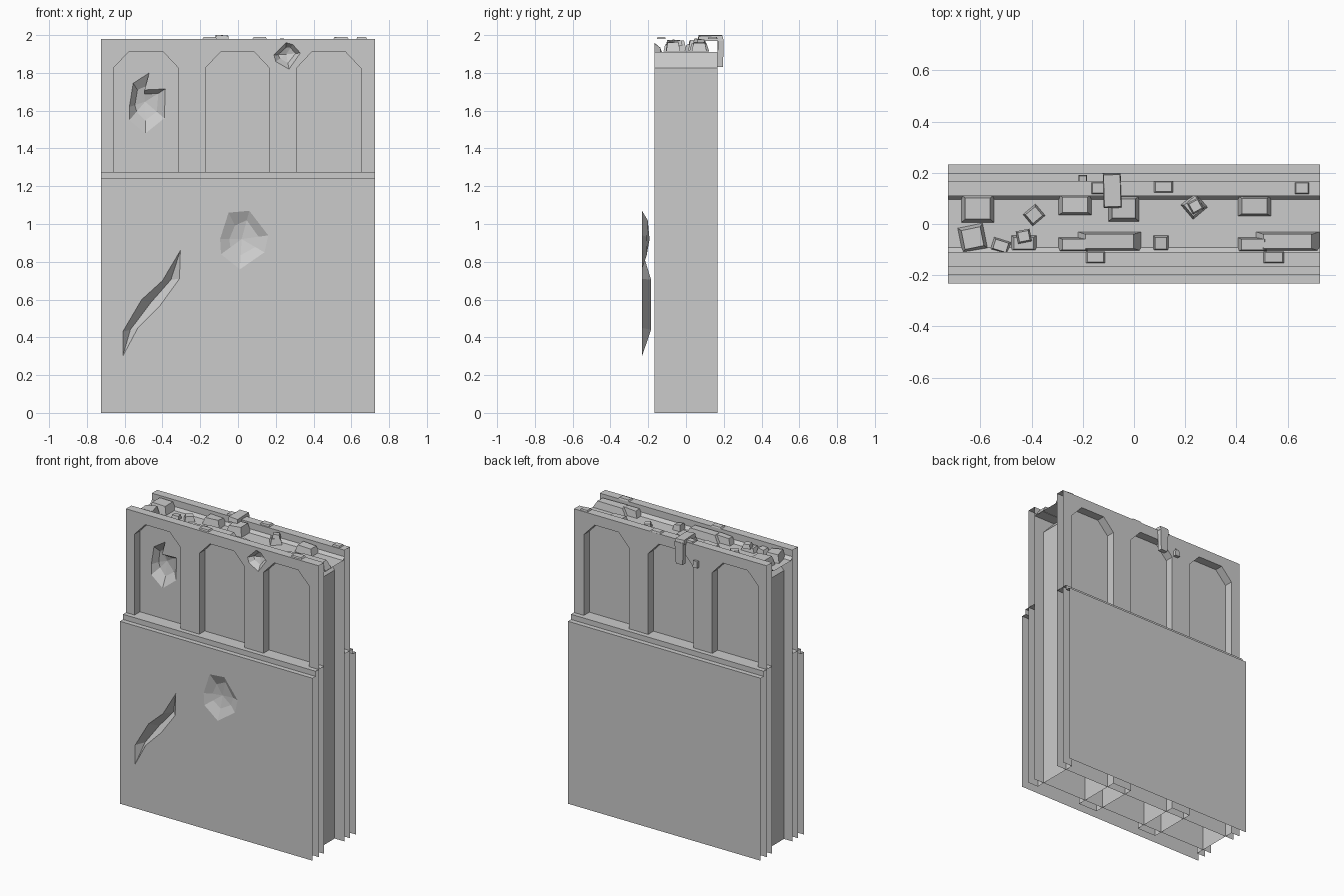
import bpy, bmesh, random
from mathutils import Vector, Matrix

if "Cube" in bpy.data.objects:
    bpy.data.objects.remove(bpy.data.objects["Cube"])

random.seed(4)
X = 0.725
ARCHES = [(-0.66, -0.315), (-0.173, 0.167), (0.31, 0.65)]


def finish(name, bm):
    me = bpy.data.meshes.new(name)
    bm.to_mesh(me)
    bm.free()
    ob = bpy.data.objects.new(name, me)
    bpy.context.collection.objects.link(ob)
    return ob


def sheet(name, y, outline, holes=()):
    """Vertical sheet in the xz plane with optional holes, facing away from y=0."""
    bm = bmesh.new()
    edges = []
    for loop in [outline, *holes]:
        vs = [bm.verts.new((x, y, z)) for x, z in loop]
        edges += [bm.edges.new((vs[i - 1], vs[i])) for i in range(len(vs))]
    bmesh.ops.triangle_fill(bm, edges=edges, use_beauty=True, normal=(0, -1, 0))
    bm.normal_update()
    flip = [f for f in bm.faces if f.normal.y * y < 0]
    if flip:
        bmesh.ops.reverse_faces(bm, faces=flip)
    return finish(name, bm)


def strip(name, path, axis, a, b):
    """Sweep an open path (pairs) along x or y between a and b."""
    bm = bmesh.new()
    def rows(t):
        return [bm.verts.new((t, p, q) if axis == 'x' else (p, t, q)) for p, q in path]
    r0, r1 = rows(a), rows(b)
    for i in range(len(path) - 1):
        bm.faces.new((r0[i], r0[i + 1], r1[i + 1], r1[i]))
    return finish(name, bm)


def dent(name, rim, y, depth, crack=False):
    """Faceted hollow behind a hole: a bowl, or a V-shaped crack."""
    n = len(rim)
    bm = bmesh.new()
    pts = [Vector((x, y, z)) for x, z in rim]
    outer = [bm.verts.new(p) for p in pts]
    back = Vector((0, depth, 0))
    if crack:
        mids = [bm.verts.new((pts[i] + pts[n - i]) / 2 + back) for i in range(1, n // 2)]
        inner = [mids[0]] + mids + [mids[-1]] + mids[::-1]
    else:
        c = sum(pts, Vector()) / n
        inner = [bm.verts.new(c + (p - c) * random.uniform(.5, .68) + back * random.uniform(.6, .8))
                 for p in pts]
        mid = bm.verts.new(c + back)
    for i in range(n):
        j = (i + 1) % n
        quad = list(dict.fromkeys((outer[i], outer[j], inner[j], inner[i])))
        bm.faces.new(quad)
        if not crack:
            bm.faces.new((inner[i], inner[j], mid))
    bm.normal_update()
    bmesh.ops.reverse_faces(bm, faces=[f for f in bm.faces if f.normal.y > 0])
    return finish(name, bm)


def stone(name, x, y, z, w, d, h, rot=0.0, taper=0.75):
    bm = bmesh.new()
    bmesh.ops.create_cube(bm, size=1)
    for v in bm.verts:
        k = taper if v.co.z > 0 else 1
        v.co = Vector((v.co.x * w * k, v.co.y * d * k, (v.co.z + .5) * h))
        if k < 1:
            v.co.z += random.uniform(-.006, .004) * min(1, h / .04)
    bm.transform(Matrix.Translation((x, y, z)) @ Matrix.Rotation(rot, 4, 'Z'))
    return finish(name, bm)


# damage outlines on the front
pit = [(-.09, .84), (-.095, .92), (-.05, 1.06), (.06, 1.07), (.16, .94), (.14, .85), (.01, .76)]
crack = [(-.305, .86), (-.31, .71), (-.415, .565), (-.53, .45), (-.61, .30), (-.61, .43),
         (-.51, .60), (-.40, .70)]
arch_pit = [(-.575, 1.55), (-.575, 1.62), (-.555, 1.745), (-.47, 1.80), (-.495, 1.71),
            (-.385, 1.715), (-.39, 1.56), (-.49, 1.48)]
rim_pit = [(.2, 1.86), (.19, 1.895), (.255, 1.96), (.29, 1.95), (.33, 1.905), (.27, 1.82)]
dent("pit", pit, -.233, .04)
dent("crack", crack, -.233, .048, True)
dent("arch_pit", arch_pit, -.11, .05)
dent("rim_pit", rim_pit, -.168, .045)


def arch(x0, x1):
    return [(x0, 0), (x0, 1.825), (x0 + .08, 1.91), (x1 - .08, 1.91), (x1, 1.825), (x1, 0)]


def box(z):
    return [(-X, 0), (X, 0), (X, z), (-X, z)]


# upper wall outline with arches cut up from the bottom
comb = [(-X, 0)]
for a in ARCHES:
    comb += arch(*a)
comb += [(X, 0), (X, 1.98), (-X, 1.98)]

for s, side in ((-1, "front"), (1, "back")):
    front = s < 0
    sheet(side + "_base", s * .233, box(1.24), [pit, crack] if front else [])
    sheet(side + "_arcade", s * .168, comb, [rim_pit] if front else [])
    sheet(side + "_inner_panel", s * .11, box(1.98), [arch_pit] if front else [])
    strip(side + "_ledge", [(s * .233, 1.24), (s * .2, 1.24), (s * .2, 1.275), (s * .11, 1.275)],
          'x', s * X, -s * X)
    strip(side + "_parapet_top", [(s * .168, 1.98), (s * .11, 1.98)], 'x', s * X, -s * X)

# arch reveals running through the wall
for i, a in enumerate(ARCHES):
    strip(f"arch_reveal_{i}", arch(*a), 'y', -.168, .168)

# sunken rubble trough along the top
strip("trough_floor", [(-.11, 1.935), (-.092, 1.915), (.095, 1.915), (.11, 1.935)], 'x', X, -X)

# rubble on the trough floor: x, y, width, depth, height, turn
rubble = [(-.61, .06, .13, .11, .06, 0), (-.63, -.055, .1, .1, .06, .2),
          (-.39, .035, .065, .06, .04, .7), (-.52, -.085, .07, .05, .04, -.3),
          (-.43, -.075, .1, .06, .035, 0), (-.23, .075, .13, .08, .05, 0),
          (-.235, -.08, .12, .055, .05, 0), (-.095, -.068, .25, .075, .055, 0),
          (-.04, .06, .12, .1, .06, 0), (.105, -.075, .06, .06, .04, 0),
          (.235, .07, .075, .075, .04, .7), (.47, .07, .13, .08, .05, 0),
          (.465, -.08, .12, .055, .05, 0), (.6, -.068, .25, .075, .055, 0)]
for i, (x, y, w, d, h, r) in enumerate(rubble):
    stone(f"rubble_{i}", x, y, 1.912, w, d, h, r)
stone("rubble_cap_left", -.43, -.048, 1.945, .055, .05, .03, .2)
stone("rubble_cap_right", .24, .07, 1.95, .05, .05, .03, .5)

# chips lying on the parapets
for i, (x, y, w) in enumerate([(-.15, -.13, .075), (.545, -.13, .08), (.115, .145, .075),
                               (.655, .14, .055), (-.14, .14, .05)]):
    stone(f"parapet_chip_{i}", x, y, 1.98, w, .045, .01, 0, .85)

# slab hanging over the back edge, and a fragment beside it
stone("overhang_slab_top", -.085, .13, 1.97, .07, .135, .03, .03, .92)
strip_hang = stone("overhang_slab_drop", -.085, .18, 1.83, .05, .03, .15, .03, 1.0)
for v in strip_hang.data.vertices:
    if v.co.z > 1.9:
        v.co.x = -.085 + (v.co.x + .085) * 1.3
        v.co.y += .004
stone("fragment", -.2, .178, 1.835, .035, .025, .045, 0, .8)
